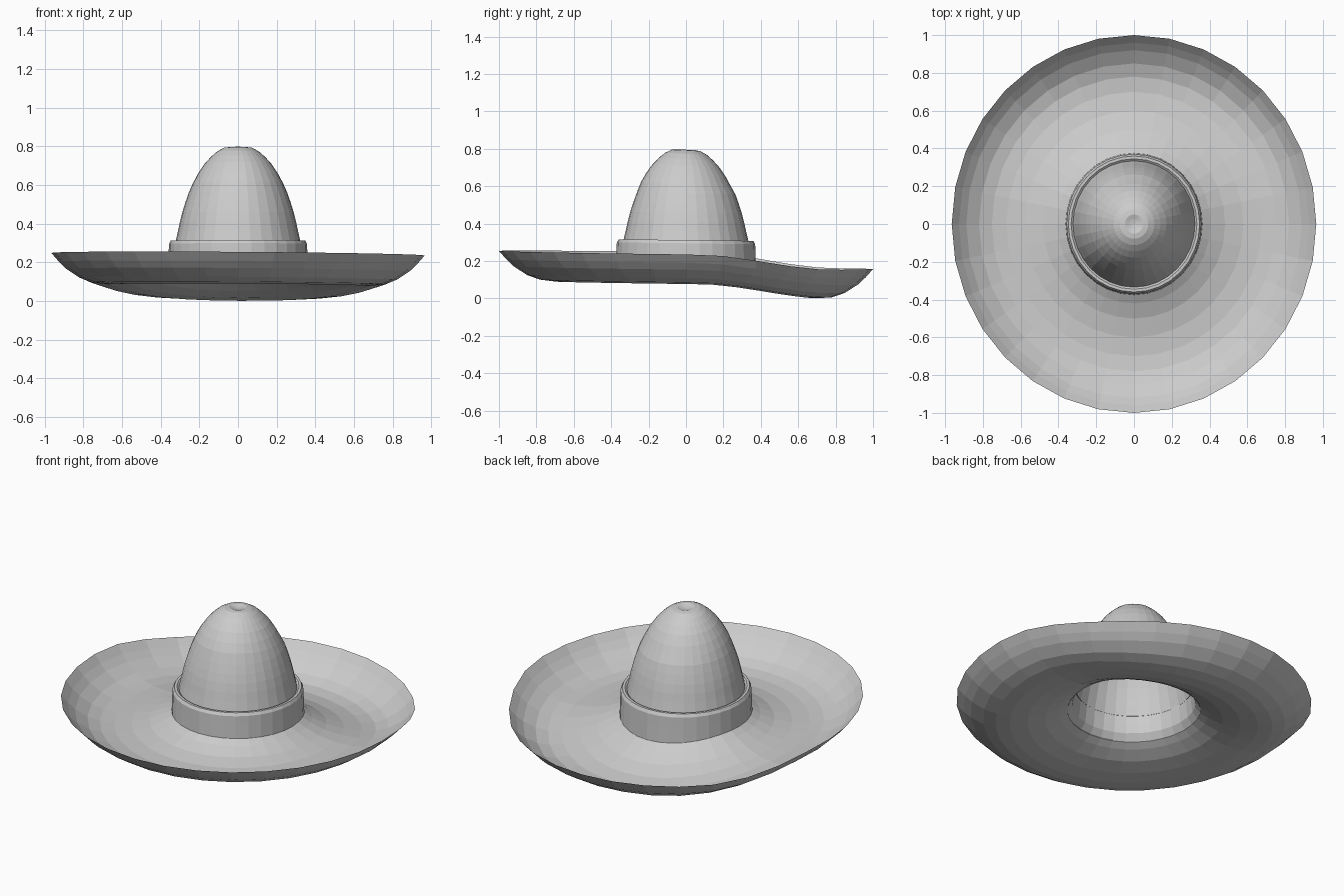
import bpy
import bmesh
from math import sin, cos, pi

if "Cube" in bpy.data.objects:
    bpy.data.objects.remove(bpy.data.objects["Cube"])

SIDES = 32
X_SCALE = 0.965  # the hat is slightly narrower than it is deep


def warp(x, y, r, z):
    """Droop the brim at the back, lift it at the front, tilt the top."""
    w = 1.0 if r > 0.373 else min(1.0, max(0.0, (0.30 - z) / 0.10))
    t = min(1.0, max(0.0, (y - 0.05) / 0.75))
    droop = -0.085 * t * t * (3 - 2 * t)
    lift = 0.012 * max(0.0, -y) - 0.007 * x
    top_tilt = -0.05 * y if z > 0.6 else -0.012 * y
    return z + w * (droop + lift) + (1 - w) * top_tilt


def lathe(name, profile):
    """Spin a radius/height profile, then apply the hat's warp."""
    bm = bmesh.new()
    rings = []
    for r, z in profile:
        if r == 0:
            rings.append([bm.verts.new((0, 0, z))] * SIDES)
            continue
        ring = []
        for i in range(SIDES):
            a = 2 * pi * i / SIDES
            x, y = r * X_SCALE * cos(a), r * sin(a)
            ring.append(bm.verts.new((x, y, warp(x, y, r, z))))
        rings.append(ring)
    for lo, hi in zip(rings, rings[1:]):
        for i in range(SIDES):
            j = (i + 1) % SIDES
            quad = [lo[i], lo[j], hi[j], hi[i]]
            bm.faces.new(list(dict.fromkeys(quad)))
    mesh = bpy.data.meshes.new(name)
    bm.to_mesh(mesh)
    bm.free()
    obj = bpy.data.objects.new(name, mesh)
    bpy.context.collection.objects.link(obj)
    return obj


# Brim and crown: one continuous sheet from curled rim to dented top
lathe("brim_and_crown", [
    (1.0, 0.242), (0.96, 0.197), (0.92, 0.160), (0.85, 0.115), (0.78, 0.091),
    (0.70, 0.082), (0.60, 0.086), (0.50, 0.106), (0.42, 0.138), (0.375, 0.163),
    (0.347, 0.20), (0.340, 0.25), (0.334, 0.31), (0.322, 0.36), (0.311, 0.41),
    (0.298, 0.46), (0.282, 0.51), (0.264, 0.56), (0.241, 0.61), (0.213, 0.66),
    (0.178, 0.71), (0.145, 0.745), (0.112, 0.773), (0.078, 0.791),
    (0.050, 0.795), (0.025, 0.787), (0, 0.783)])

# Hat band wrapped round the foot of the crown
lathe("hat_band", [
    (0.375, 0.160), (0.372, 0.24), (0.370, 0.295), (0.360, 0.312),
    (0.345, 0.312), (0.330, 0.300)])
